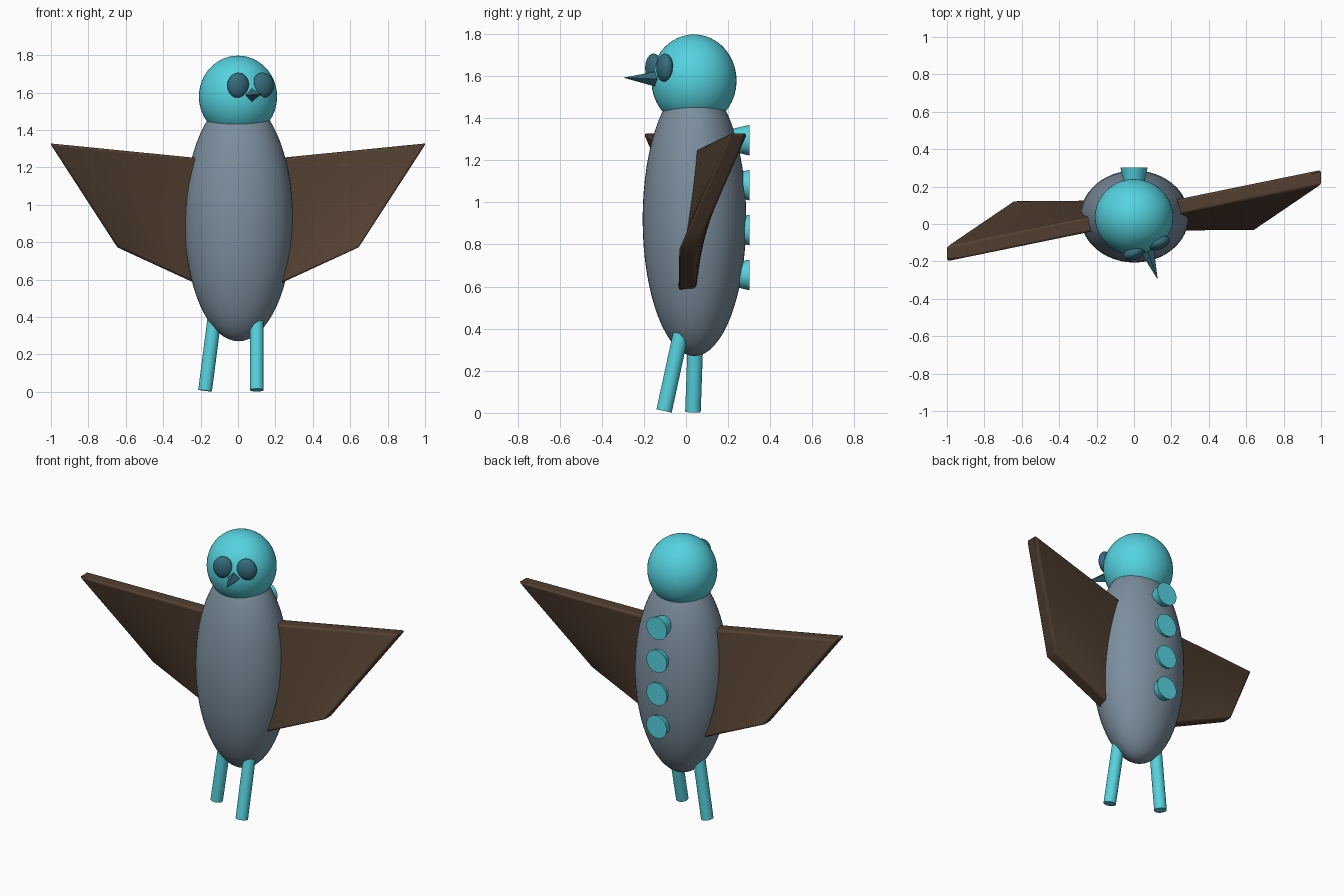
import bpy, bmesh
from math import radians, pi
from mathutils import Vector, Matrix

if "Cube" in bpy.data.objects:
    bpy.data.objects.remove(bpy.data.objects["Cube"])


def material(name, r, g, b):
    m = bpy.data.materials.new(name)
    m.diffuse_color = (r, g, b, 1)
    m.use_nodes = True
    m.node_tree.nodes["Principled BSDF"].inputs["Base Color"].default_value = m.diffuse_color
    return m


CYAN = material("cyan", 0.09, 0.65, 0.74)
TEAL = material("dark_teal", 0.035, 0.15, 0.2)
SLATE = material("slate", 0.2, 0.27, 0.34)
BROWN = material("brown", 0.085, 0.05, 0.03)


def finish(name, mat, smooth=True):
    ob = bpy.context.object
    ob.name = name
    ob.data.materials.append(mat)
    if smooth:
        bpy.ops.object.shade_smooth_by_angle(angle=radians(35))
    return ob


def ellipsoid(name, loc, radii, mat, turn=0):
    bpy.ops.mesh.primitive_uv_sphere_add(segments=48, ring_count=32, radius=1,
                                         location=loc, rotation=(0, 0, turn))
    bpy.context.object.scale = radii
    return finish(name, mat)


def taper(name, start, end, r1, r2, mat, sides=32, smooth=True):
    a, b = Vector(start), Vector(end)
    bpy.ops.mesh.primitive_cone_add(vertices=sides, radius1=r1, radius2=r2, depth=(b - a).length,
                                    location=(a + b) / 2,
                                    rotation=(b - a).to_track_quat('Z', 'Y').to_euler())
    return finish(name, mat, smooth)


# Body and head
ellipsoid("body", (0.003, 0.04, 0.92), (0.29, 0.246, 0.65), SLATE)
head_pos = Vector((0, 0.038, 1.578))
ellipsoid("head", head_pos, (0.209, 0.202, 0.219), CYAN)

# Face, turned to one side together with the head
turn = radians(22)
face = Matrix.Translation(head_pos) @ Matrix.Rotation(turn, 4, 'Z')
for side, label in ((-1, "left"), (1, "right")):
    ellipsoid(label + "_eye", face @ Vector((side * 0.071, -0.178, 0.06)),
              (0.061, 0.036, 0.068), TEAL, turn)
taper("beak", face @ Vector((0, -0.165, 0.006)), face @ Vector((-0.008, -0.358, 0.014)),
      0.043, 0, TEAL, sides=4, smooth=False)

# Legs, each leaning its own way
taper("right_leg", (0.1, 0.0, 0.49), (0.1, -0.104, 0.009), 0.037, 0.037, CYAN)
taper("left_leg", (-0.115, 0.05, 0.48), (-0.176, 0.033, 0.006), 0.037, 0.037, CYAN)

# Row of flared studs down the back
for i in range(4):
    z = 1.295 - 0.2133 * i
    taper(f"back_stud_{i + 1}", (0, 0.12, z), (0, 0.302, z), 0.03, 0.073, CYAN)


# Wings: twisted plates, the left is the right turned half way round the body axis
def wing(name, half_turn):
    outline = [(0.18, 0.005, 0.558), (0.645, 0.005, 0.772), (1.005, 0.252, 1.328), (0.18, 0.08, 1.246)]
    bm = bmesh.new()
    front, back = ([bm.verts.new((x, y + t, z)) for x, y, z in outline] for t in (-0.042, 0.042))
    bm.faces.new(front)
    bm.faces.new(back[::-1])
    for i in range(4):
        j = (i + 1) % 4
        bm.faces.new((front[j], front[i], back[i], back[j]))
    if half_turn:
        bmesh.ops.rotate(bm, verts=bm.verts, cent=(0, 0.045, 0), matrix=Matrix.Rotation(pi, 3, 'Z'))
    bmesh.ops.subdivide_edges(bm, edges=bm.edges, cuts=5, use_grid_fill=True)
    bmesh.ops.recalc_face_normals(bm, faces=bm.faces)
    me = bpy.data.meshes.new(name)
    bm.to_mesh(me)
    bm.free()
    ob = bpy.data.objects.new(name, me)
    bpy.context.collection.objects.link(ob)
    bpy.ops.object.select_all(action='DESELECT')
    bpy.context.view_layer.objects.active = ob
    ob.select_set(True)
    bevel = ob.modifiers.new("soft_edges", 'BEVEL')
    bevel.width, bevel.segments = 0.013, 3
    bevel.limit_method, bevel.angle_limit = 'ANGLE', radians(40)
    finish(name, BROWN)


wing("right_wing", False)
wing("left_wing", True)
